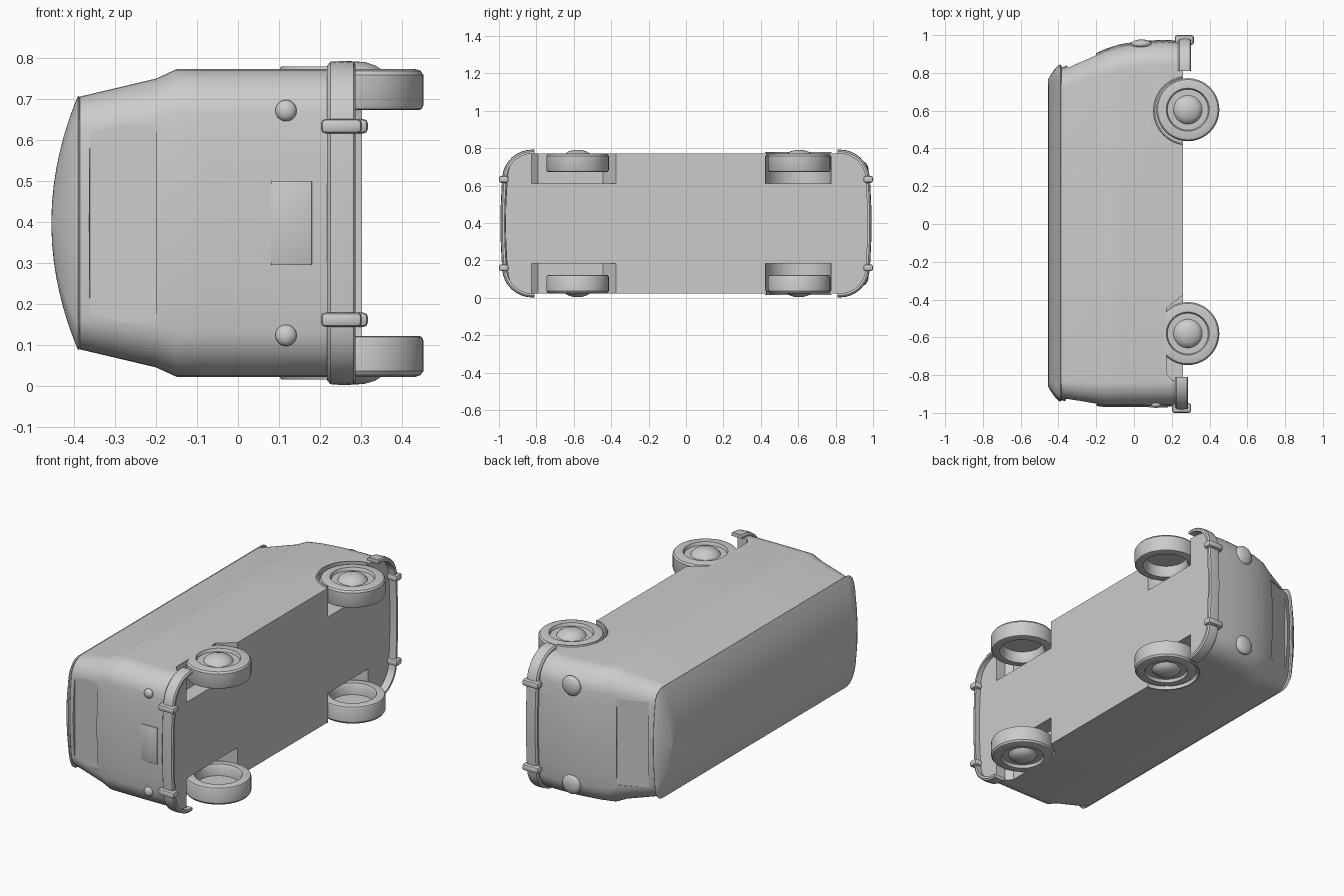
import bpy, bmesh, math
from mathutils import Matrix, Vector

cube = bpy.data.objects.get("Cube")
if cube:
    bpy.data.objects.remove(cube)

MID = 0.397                      # middle of the van's width, along z
grey = bpy.data.materials.new("plain_grey")
grey.use_nodes = True
grey.diffuse_color = (0.6, 0.6, 0.6, 1)
grey.node_tree.nodes["Principled BSDF"].inputs["Base Color"].default_value = grey.diffuse_color


def finish(name, bm, angle=30):
    bmesh.ops.recalc_face_normals(bm, faces=bm.faces)
    mesh = bpy.data.meshes.new(name)
    bm.to_mesh(mesh)
    bm.free()
    mesh.materials.append(grey)
    ob = bpy.data.objects.new(name, mesh)
    bpy.context.collection.objects.link(ob)
    smooth(ob, angle)
    return ob


def smooth(ob, angle=30):
    bpy.ops.object.select_all(action='DESELECT')
    ob.select_set(True)
    bpy.context.view_layer.objects.active = ob
    bpy.ops.object.shade_smooth_by_angle(angle=math.radians(angle))


def half_outline(end, hw, r, side, bow=0.025):
    """Rounded end of the plan outline, as (width, length) pairs."""
    pts = []
    for i in range(9):
        a = math.pi / 2 * i / 8
        pts.append((hw - r + r * math.cos(a), end - r + r * math.sin(a)))
    pts += [(hw * f, end) for f in (0.5, 0.25)]
    pts = [(w, y - bow * (w / hw) ** 2) for w, y in pts]
    pts.insert(0, (hw, side))
    return pts + [(0, end)] + [(-w, y) for w, y in reversed(pts)]


def ring(x, front, back, hw, r):
    outline = half_outline(front, hw, r, 0.2)
    outline += [(w, -y) for w, y in reversed(half_outline(back, hw, r, 0.2))]
    return [(x, y, MID + w) for w, y in outline]


def loft(name, rings, closed=True, loop=False, angle=30):
    bm = bmesh.new()
    rows = [[bm.verts.new(p) for p in row] for row in rings]
    n = len(rows[0])
    pairs = list(zip(rows, rows[1:])) + ([(rows[-1], rows[0])] if loop else [])
    for a, b in pairs:
        for i in range(n if closed else n - 1):
            j = (i + 1) % n
            bm.faces.new((a[i], a[j], b[j], b[i]))
    if loop:
        bm.faces.new([row[0] for row in rows])
        bm.faces.new([row[-1] for row in rows])
    else:
        bm.faces.new(rows[0])
        bm.faces.new(rows[-1])
    return finish(name, bm, angle)


def prism(name, pts, z0, z1):
    return loft(name, [[(x, y, z) for x, y in pts] for z in (z0, z1)])


def box(name, centre, size, bevel=0.0, turn=0.0):
    bm = bmesh.new()
    m = Matrix.Translation(centre) @ Matrix.Rotation(turn, 4, 'Z') @ Matrix.Diagonal((*size, 1))
    bmesh.ops.create_cube(bm, size=1, matrix=m)
    if bevel:
        bmesh.ops.bevel(bm, geom=bm.edges[:], offset=bevel, segments=2, affect='EDGES', profile=0.5)
    return finish(name, bm)


def dome(name, centre, size):
    bm = bmesh.new()
    m = Matrix.Translation(centre) @ Matrix.Diagonal((*size, 1))
    bmesh.ops.create_uvsphere(bm, u_segments=24, v_segments=14, radius=1, matrix=m)
    return finish(name, bm, 60)


def cut(ob, cutter):
    mod = ob.modifiers.new("cut", 'BOOLEAN')
    mod.object, mod.operation, mod.solver = cutter, 'DIFFERENCE', 'EXACT'
    bpy.context.view_layer.objects.active = ob
    bpy.ops.object.modifier_apply(modifier=mod.name)
    bpy.data.objects.remove(cutter)


# Body shell, lofted from floor to roof line
body = loft("body", [ring(*s) for s in (
    (0.26, 0.97, 0.965, 0.375, 0.11), (0.15, 0.975, 0.968, 0.375, 0.11),
    (0.02, 0.967, 0.97, 0.375, 0.11), (-0.08, 0.95, 0.97, 0.375, 0.11),
    (-0.15, 0.927, 0.97, 0.375, 0.11), (-0.2, 0.905, 0.963, 0.352, 0.1),
    (-0.39, 0.825, 0.933, 0.307, 0.08))])

# Domed roof with a slight overhang
levels = (0, 0.12, 0.25, 0.4, 0.55, 0.7, 0.82, 0.91, 0.97, 0.995)
loft("roof", [ring(-0.385, 0.84, 0.935, 0.306, 0.06)] + [
    ring(-0.39 - 0.065 * t, 0.845 - 0.08 * t ** 1.5, 0.94 - 0.08 * t ** 1.5,
         0.31 * math.sqrt(1 - t), 0.06 * math.sqrt(1 - t)) for t in levels])

# Wheel wells and shallow window recesses
WHEELS = ((0.605, "front"), (-0.58, "rear"))
WX = 0.285
arch = [(WX + 0.178 * math.cos(2 * math.pi * i / 40),
         0.6 + 0.178 * math.sin(2 * math.pi * i / 40)) for i in range(40)]
rear_well = [(0.3, -0.34), (0.26, -0.375), (0.172, -0.445), (0.172, -0.79), (0.2, -0.825), (0.3, -0.825)]
for z0, z1 in ((0.61, 0.9), (-0.1, 2 * MID - 0.61)):
    cut(body, prism("front_well_cutter", arch, z0, z1))
    cut(body, prism("rear_well_cutter", rear_well, z0, z1))
for y0, y1, s in ((0.837, 0.903, 1), (-0.938, -0.962, -1)):
    slope = math.atan2(y1 - y0, 0.16)
    centre = Vector((-0.283, (y0 + y1) / 2 + s * 0.012, MID))
    cut(body, box("window_cutter", centre, (0.165, 0.05, 0.48), 0, slope))
smooth(body)

# Wheels: lathed tyre, recessed rim, hub dome and hollow back
PROFILE = ((0, 0.119), (0.025, 0.117), (0.05, 0.109), (0.067, 0.098), (0.076, 0.084),
           (0.108, 0.084), (0.114, 0.1), (0.148, 0.1), (0.16, 0.096), (0.167, 0.086),
           (0.167, 0.012), (0.163, 0.003), (0.155, 0), (0.122, 0), (0.112, 0.02),
           (0.11, 0.06), (0, 0.06))
for y, end in WHEELS:
    for s, side in ((1, "upper"), (-1, "lower")):
        bm = bmesh.new()
        vs = [bm.verts.new((r, 0, h)) for r, h in PROFILE]
        es = [bm.edges.new(p) for p in zip(vs, vs[1:])]
        bmesh.ops.spin(bm, geom=vs + es, cent=(0, 0, 0), axis=(0, 0, 1),
                       angle=2 * math.pi, steps=40)
        bmesh.ops.remove_doubles(bm, verts=bm.verts, dist=0.0005)
        bmesh.ops.transform(bm, verts=bm.verts, matrix=Matrix.Translation(
            (WX, y, MID + s * 0.275)) @ Matrix.Diagonal((1, 1, s, 1)))
        finish(f"{end}_{side}_wheel", bm)

# Thin lips around the front arches
for s, side in ((1, "upper"), (-1, "lower")):
    rows = []
    for i in range(25):
        a = math.radians(100 + 160 * i / 24)
        rows.append([(WX + r * math.cos(a), 0.6 + r * math.sin(a), MID + s * h)
                     for r, h in ((0.173, 0.36), (0.173, 0.382), (0.18, 0.382), (0.188, 0.36))])
    loft(f"{side}_arch_lip", rows)

# Wrap-around bumpers with a lower lip, and overriders
for s, end, low in ((1, "front", 0.302), (-1, "rear", 0.287)):
    section = ((0.0, 0), (0.012, 0), (0.02, 0.006), (0.022, 0.035), (0.02, 0.062), (0.01, 0.07), (0, 0.07))
    rows = []
    for o, h in section:
        pts = half_outline(0.97 + o, 0.373 + o, 0.12 + o, 0.81)
        rows.append([(low - h, s * y, MID + w) for w, y in pts])
    loft(f"{end}_bumper", rows, closed=False, loop=True)
    for z in (MID - 0.236, MID + 0.236):
        box(f"{end}_overrider", (low - 0.035, s * 0.974, z), (0.1, 0.052, 0.036), 0.012)

# Lamps and rear plate
for z in (MID - 0.274, MID + 0.274):
    dome("headlamp", (0.04, 0.952, z), (0.055, 0.025, 0.055))
    dome("tail_lamp", (0.117, -0.956, z), (0.026, 0.018, 0.026))
box("rear_plate", (0.13, -0.966, MID), (0.1, 0.012, 0.205), 0.002)
